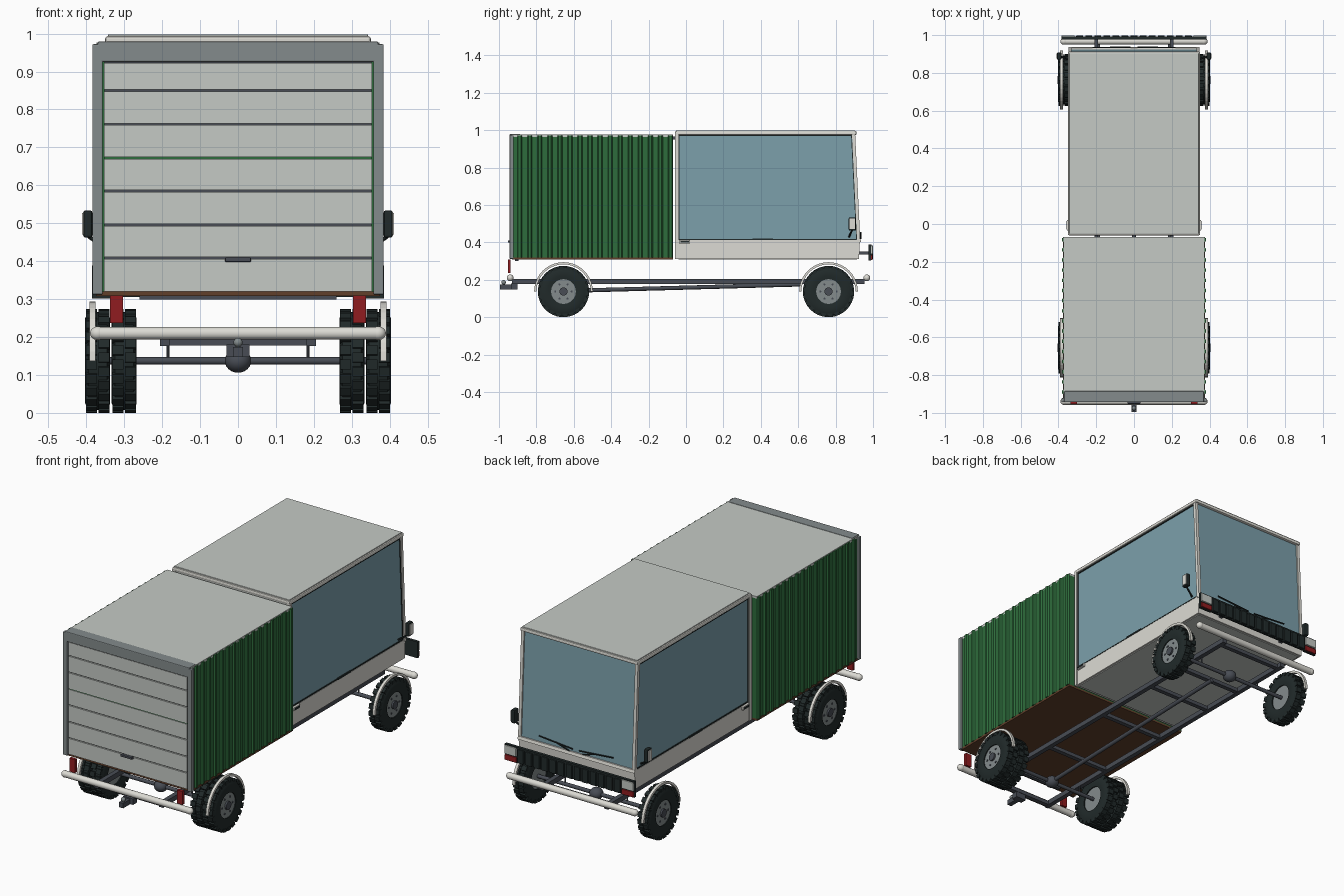
import bpy, bmesh, math
from mathutils import Vector, Matrix

if "Cube" in bpy.data.objects:
    bpy.data.objects.remove(bpy.data.objects["Cube"])

COL = dict(light_grey=(.56, .59, .56), cream=(.72, .71, .66), glass=(.20, .35, .41),
           green=(.027, .15, .045), slate=(.23, .26, .265), rubber=(.015, .023, .023),
           chassis_grey=(.065, .073, .09), red=(.28, .012, .014), brown=(.12, .05, .024))
MAT = {}
for n, c in COL.items():
    MAT[n] = bpy.data.materials.new(n)
    MAT[n].diffuse_color = (*c, 1)


def finish(name, bm, mat, smooth=False):
    bmesh.ops.recalc_face_normals(bm, faces=bm.faces)
    me = bpy.data.meshes.new(name)
    if smooth:
        for f in bm.faces:
            f.smooth = True
        for e in bm.edges:
            if len(e.link_faces) == 2 and e.calc_face_angle() > .6:
                e.smooth = False
    bm.to_mesh(me)
    bm.free()
    me.materials.append(MAT[mat])
    ob = bpy.data.objects.new(name, me)
    bpy.context.collection.objects.link(ob)
    return ob


def add_box(bm, x0, x1, y0, y1, z0, z1, rot=None):
    m = Matrix.Translation(((x0+x1)/2, (y0+y1)/2, (z0+z1)/2)) @ Matrix.Diagonal((abs(x1-x0), y1-y0, z1-z0, 1))
    bmesh.ops.create_cube(bm, size=1, matrix=(rot @ m) if rot else m)


def box(name, x0, x1, y0, y1, z0, z1, mat, bevel=0):
    bm = bmesh.new()
    add_box(bm, x0, x1, y0, y1, z0, z1)
    if bevel:
        bmesh.ops.bevel(bm, geom=bm.edges[:], offset=bevel, segments=2, affect='EDGES', profile=.5)
    return finish(name, bm, mat)


def rod(name, p, q, r, mat, n=12, r2=None):
    """Cylinder from p to q; n=4 gives a square bar."""
    p, q = Vector(p), Vector(q)
    d = q - p
    m = Matrix.Translation((p+q)/2) @ d.to_track_quat('Z', 'Y').to_matrix().to_4x4()
    if n == 4:
        m = m @ Matrix.Rotation(math.pi/4, 4, 'Z')
    bm = bmesh.new()
    bmesh.ops.create_cone(bm, cap_ends=True, segments=n, radius1=r, radius2=r2 or r, depth=d.length, matrix=m)
    return finish(name, bm, mat, n > 6)


def ball(name, c, size, mat):
    bm = bmesh.new()
    bmesh.ops.create_uvsphere(bm, u_segments=20, v_segments=12, radius=1,
                              matrix=Matrix.Translation(c) @ Matrix.Diagonal((*size, 1)))
    return finish(name, bm, mat, True)


def prism(name, pts, axis, lo, hi, mat):
    """Extrude a 2D outline along z (points x,y) or x (points y,z)."""
    bm = bmesh.new()
    mk = (lambda p, t: (p[0], p[1], t)) if axis == 'z' else (lambda p, t: (t, p[0], p[1]))
    f = bm.faces.new([bm.verts.new(mk(p, lo)) for p in pts])
    ext = bmesh.ops.extrude_face_region(bm, geom=[f])['geom']
    bmesh.ops.translate(bm, verts=[v for v in ext if isinstance(v, bmesh.types.BMVert)],
                        vec=Vector(mk((0, 0), hi-lo)))
    return finish(name, bm, mat)


def lathe(bm, prof, y, z, n=40):
    """Revolve closed (x, r) outline about an axle at y, z."""
    rings = [[bm.verts.new((x, y+r*math.cos(a), z+r*math.sin(a))) for x, r in prof]
             for a in (2*math.pi*i/n for i in range(n))]
    k = len(prof)
    for i in range(n):
        a, b = rings[i], rings[(i+1) % n]
        for j in range(k):
            bm.faces.new((a[j], a[(j+1) % k], b[(j+1) % k], b[j]))


def tyre(name, cx, y, z):
    w = .033
    bm = bmesh.new()
    lathe(bm, [(cx+x, r) for x, r in ((-w*.9, .066), (-w, .085), (-w, .112), (-w*.75, .129), (w*.75, .129),
                                      (w, .112), (w, .085), (w*.9, .066))], y, z)
    finish(name, bm, 'rubber', True)
    bm = bmesh.new()  # tread lugs in two staggered rows
    for row in (-1, 1):
        for i in range(22):
            rot = Matrix.Translation((cx, y, z)) @ Matrix.Rotation(2*math.pi*(i+row*.25)/22, 4, 'X')
            add_box(bm, row*.002, row*.031, -.013, .013, .118, .1365, rot)
    finish(name+"_tread", bm, 'rubber')


# --- cargo box
Y0, Y1 = -.93, -.07
box("cargo_core", -.37, .37, -.925, Y1, .318, .965, 'green')
box("cargo_floor", -.375, .375, Y0, Y1, .308, .32, 'brown')
box("cargo_roof", -.373, .373, -.93, Y1, .963, .976, 'light_grey')
box("under_floor_plate", -.26, .26, -.915, -.895, .299, .309, 'chassis_grey')
pitch = (Y1-Y0)/16
for s in (-1, 1):
    pts = [(s*.36, Y0)]
    for i in range(16):
        y = Y0+i*pitch
        pts += [(s*.373, y), (s*.373, y+.028), (s*.381, y+.033), (s*.381, y+pitch-.006)]
    pts += [(s*.373, Y1), (s*.36, Y1)]
    prism("corrugated_side", pts, 'z', .318, .972, 'green')
    box("rear_post", s*.357, s*.384, -.943, -.922, .312, .972, 'slate', .003)
box("rear_header", -.37, .37, -.943, -.885, .925, .979, 'slate', .004)

# --- roller door
box("door_gaps", -.352, .352, -.93, -.922, .318, .926, 'chassis_grey')
box("door_green_strip", -.352, .352, -.934, -.929, .668, .677, 'green')
edges = [.318, .408, .495, .585, .672, .761, .85, .925]
for a, b in zip(edges, edges[1:]):
    box("door_panel", -.353, .353, -.938, -.928, a+.0025, b-.0025, 'light_grey')
box("door_handle", -.034, .034, -.952, -.936, .398, .41, 'chassis_grey', .002)

# --- cab
prism("cab_lower_body", [(-.05, .312), (.925, .312), (.93, .412), (-.05, .412)], 'x', -.345, .345, 'cream')
box("cab_floor", -.335, .335, -.04, .915, .308, .314, 'light_grey')
prism("cab_glass", [(-.04, .41), (.925, .41), (.897, .98), (-.04, .98)], 'x', -.341, .341, 'glass')
box("cab_rear_wall", -.341, .341, -.055, -.038, .312, .98, 'light_grey')
box("cab_roof_rim", -.35, .35, -.06, .912, .974, .993, 'cream', .006)
box("cab_roof", -.343, .343, -.053, .905, .985, .998, 'light_grey', .003)
prism("windshield_sill", [(.92, .402), (.937, .402), (.933, .418), (.92, .418)], 'x', -.347, .347, 'cream')
for s in (-1, 1):
    rod("rear_pillar", (s*.341, -.05, .312), (s*.341, -.05, .98), .013, 'cream', 4)
    rod("front_pillar", (s*.339, .923, .41), (s*.339, .896, .98), .012, 'cream', 4)
    x = s*.342
    rod("side_seal", (x, -.04, .416), (x, .912, .416), .004, 'rubber', 4)
    rod("side_seal", (x, -.04, .97), (x, .885, .97), .004, 'rubber', 4)
    rod("side_seal", (x, .912, .416), (x, .885, .97), .003, 'rubber', 4)
    rod("side_seal", (x, -.038, .416), (x, -.038, .97), .003, 'rubber', 4)
    box("cab_side_handle", s*.343, s*.356, -.035, .022, .393, .413, 'cream', .004)
    box("handle_grip", s*.355, s*.358, -.03, .017, .398, .408, 'rubber')
    box("window_latch", s*.34, s*.348, .355, .465, .412, .421, 'rubber')
    box("rear_coupling", s*.19, s*.21, -.075, -.05, .95, .965, 'chassis_grey')
    # wipers
    rod("wiper_arm", (s*.04, .935, .42), (s*.12, .934, .445), .004, 'rubber', 6)
    rod("wiper_blade", (s*.02, .936, .436), (s*.22, .934, .452), .004, 'rubber', 6)
    # mirrors
    box("mirror", s*.384, s*.408, .87, .908, .462, .534, 'rubber', .006)
    box("mirror_cover", s*.406, s*.411, .875, .903, .47, .527, 'cream')
    rod("mirror_arm", (s*.394, .888, .465), (s*.343, .872, .43), .005, 'rubber', 8)

# --- grille and lamps
box("grille_back", -.31, .31, .978, .988, .305, .383, 'rubber')
box("grille_top_bar", -.385, .385, .976, .992, .379, .389, 'rubber')
for i in range(13):
    x = -.288+i*.048
    box("grille_slat", x-.018, x+.018, .985, .999, .307, .38, 'rubber', .004)
for s in (-1, 1):
    box("lamp_housing", s*.31, s*.385, .976, .99, .302, .387, 'rubber')
    box("headlamp", s*.314, s*.383, .986, .999, .338, .384, 'light_grey', .003)
    box("turn_lamp", s*.314, s*.383, .986, .997, .305, .333, 'red', .003)
    box("grille_bracket", s*.19, s*.21, .92, .98, .335, .35, 'chassis_grey')
    box("tail_lamp", s*.303, s*.337, -.953, -.937, .237, .309, 'red')

# --- chassis
for s in (-1, 1):
    box("chassis_rail", s*.18, s*.205, -.93, .955, .177, .203, 'chassis_grey')
for y in (-.91, -.45, -.02, .36, .6, .92):
    box("cross_member", -.2, .2, y-.012, y+.012, .178, .198, 'chassis_grey')
rod("drive_shaft", (0, -.65, .14), (0, .62, .175), .011, 'chassis_grey')
for y in (-.94, .967):
    rod("bumper", (-.37, y, .21), (.37, y, .21), .017, 'cream', 20)
    for s in (-1, 1):
        ball("bumper_end", (s*.37, y, .21), (.02, .018, .018), 'cream')
box("hitch_bar", -.013, .013, -.995, -.9, .148, .174, 'chassis_grey')
box("hitch_plate", -.03, .03, -.935, -.9, .148, .18, 'chassis_grey')
rod("hitch_stem", (0, -.975, .17), (0, -.975, .185), .006, 'slate')
ball("hitch_ball", (0, -.975, .186), (.012, .012, .012), 'slate')

# --- axles, wheels and mudguards
for y, centres in ((-.655, (.3, .37)), (.762, (.37,))):
    z = .137
    rod("axle", (-.37, y, z), (.37, y, z), .01, 'chassis_grey')
    ball("differential", (0, y, z), (.035, .035, .031), 'chassis_grey')
    for s in (-1, 1):
        rod("axle_hanger", (s*.185, y, z), (s*.185, y, .185), .004, 'chassis_grey', 8)
        for c in centres:
            tyre("tyre", s*c, y, z)
            rod("rim", (s*(c-.024), y, z), (s*(c+.025), y, z), .068, 'slate', 32)
        rod("hub", (s*.39, y, z), (s*.404, y, z), .022, 'chassis_grey', 16)
        for i in range(6):
            a = i*math.pi/3
            p = (y+.044*math.cos(a), z+.044*math.sin(a))
            rod("wheel_nut", (s*.39, *p), (s*.398, *p), .006, 'chassis_grey', 6)
        arc = [math.pi*i/20 for i in range(21)]
        pts = [(y+.157*math.cos(a), z+.157*math.sin(a)) for a in arc]
        pts += [(y+.145*math.cos(a), z+.145*math.sin(a)) for a in reversed(arc)]
        lo, hi = sorted((s*.376, s*.391))
        prism("mudguard", pts, 'x', lo, hi, 'cream')

for m in bpy.data.materials:
    if m.users and not m.is_grease_pencil:
        m.use_nodes = True
        m.node_tree.nodes["Principled BSDF"].inputs["Base Color"].default_value = m.diffuse_color
